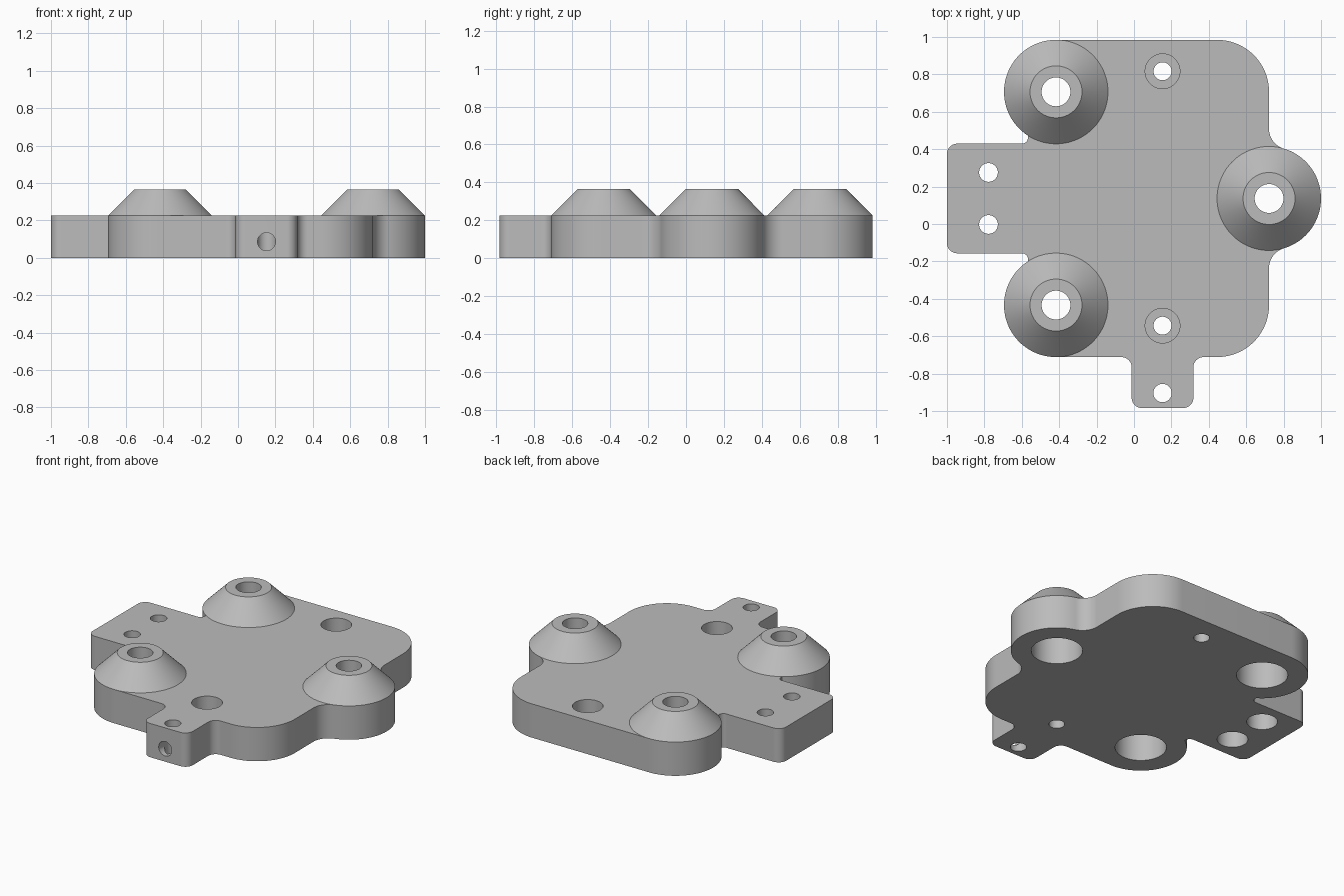
import bpy, bmesh, math
from math import radians, cos, sin

if "Cube" in bpy.data.objects:
    bpy.data.objects.remove(bpy.data.objects["Cube"])

CY = 0.1365          # symmetry line of the plate in y
D = 0.57             # boss offset from that line
R = 0.278            # boss radius
H, TOP = 0.225, 0.364
TX, TW, F = 0.1525, 0.165, 0.055   # front tab centre, half width, fillet
LW, N = 0.293, 0.032               # side tab half width, notch fillet
BOSSES = [(-0.417, CY + D), (-0.417, CY - D), (0.722, CY)]

grey = bpy.data.materials.new("light_grey")
grey.diffuse_color = (0.50, 0.50, 0.50, 1)
grey.use_nodes = True
grey.node_tree.nodes["Principled BSDF"].inputs["Base Color"].default_value = grey.diffuse_color


def finish(bm, name):
    bmesh.ops.recalc_face_normals(bm, faces=bm.faces)
    me = bpy.data.meshes.new(name)
    bm.to_mesh(me)
    bm.free()
    ob = bpy.data.objects.new(name, me)
    bpy.context.collection.objects.link(ob)
    me.materials.append(grey)
    return ob


def arc(cx, cy, r, a0, a1):
    n = max(6, int(abs(a1 - a0) / 4))
    return [(cx + r * cos(radians(a0 + (a1 - a0) * i / n)),
             cy + r * sin(radians(a0 + (a1 - a0) * i / n))) for i in range(n + 1)]


def lathe(bm, profile, x, y, seg=72, closed=False):
    """Revolve (radius, z) pairs around a vertical axis at x, y."""
    rings = [[bm.verts.new((x + r * cos(2 * math.pi * i / seg),
                            y + r * sin(2 * math.pi * i / seg), z))
              for i in range(seg)] for r, z in profile]
    pairs = list(zip(rings, rings[1:]))
    if closed:
        pairs.append((rings[-1], rings[0]))
    else:
        bm.faces.new(rings[0])
        bm.faces.new(rings[-1])
    for a, b in pairs:
        for i in range(seg):
            j = (i + 1) % seg
            bm.faces.new((a[i], a[j], b[j], b[i]))


def cut(target, cutter):
    m = target.modifiers.new("cut", 'BOOLEAN')
    m.operation, m.solver, m.object = 'DIFFERENCE', 'EXACT', cutter
    bpy.context.view_layer.objects.active = target
    bpy.ops.object.modifier_apply(modifier=m.name)
    bpy.data.objects.remove(cutter)


def smooth(ob):
    bpy.ops.object.select_all(action='DESELECT')
    ob.select_set(True)
    bpy.context.view_layer.objects.active = ob
    bpy.ops.object.shade_smooth_by_angle(angle=radians(30))


# plate outline, counter-clockwise from the side tab
bottom = CY - D - R
notch = math.degrees(math.acos(-0.15 / R))
fr = 0.11
fy = math.sqrt((R + fr) ** 2 - fr ** 2)
fa = math.degrees(math.atan2(fy, -fr))
outline = (
    arc(-1 + F, CY - LW + F, F, 180, 270)
    + arc(-0.567 - N, CY - LW - N, N, 90, 0)
    + arc(-0.417, CY - D, R, notch, 270)
    + arc(TX - TW - F, bottom - F, F, 90, 0)
    + arc(TX - TW + F, -0.984 + F, F, 180, 270)
    + arc(TX + TW - F, -0.984 + F, F, 270, 360)
    + arc(TX + TW + F, bottom - F, F, 180, 90)
    + arc(0.722 - R, CY - D, R, 270, 360)
    + arc(0.722 + fr, CY - fy, fr, 180, fa)
    + arc(0.722, CY, R, fa - 180, 180 - fa)
    + arc(0.722 + fr, CY + fy, fr, 360 - fa, 180)
    + arc(0.722 - R, CY + D, R, 0, 90)
    + arc(-0.417, CY + D, R, 90, 360 - notch)
    + arc(-0.567 - N, CY + LW + N, N, 0, -90)
    + arc(-1 + F, CY + LW - F, F, 90, 180))
bm = bmesh.new()
face = bm.faces.new([bm.verts.new((x, y, 0)) for x, y in outline])
ext = bmesh.ops.extrude_face_region(bm, geom=[face])
for v in ext["geom"]:
    if isinstance(v, bmesh.types.BMVert):
        v.co.z = H
plate = finish(bm, "base_plate")

# vertical holes: boss bores, counterbored screw holes, front tab hole
bm = bmesh.new()
LO, HI = -0.05, H + 0.05
for x, y in BOSSES:
    lathe(bm, [(0.155, LO), (0.155, HI)], x, y)
for s in (-1, 1):
    lathe(bm, [(0.093, LO), (0.093, 0.13), (0.05, 0.13), (0.05, HI)],
          -0.778, CY + s * 0.139, 48)
    lathe(bm, [(0.048, LO), (0.048, 0.095), (0.093, 0.095), (0.093, HI)],
          TX, CY + s * 0.68, 48)
lathe(bm, [(0.049, LO), (0.049, HI)], TX, -0.904, 48)
cut(plate, finish(bm, "hole_cutter"))

# cross hole into the front tab
bm = bmesh.new()
lathe(bm, [(0.048, 0.904), (0.048, 1.1)], 0, 0, 48)
for v in bm.verts:
    x, y, z = v.co
    v.co = (TX + x, -z, 0.086 + y)
cut(plate, finish(bm, "cross_hole_cutter"))
smooth(plate)

# conical bosses with through holes
for i, (x, y) in enumerate(BOSSES):
    bm = bmesh.new()
    lathe(bm, [(0.077, H), (R, H), (0.139, TOP), (0.077, TOP)], x, y, 90, closed=True)
    smooth(finish(bm, f"cone_boss_{i + 1}"))
